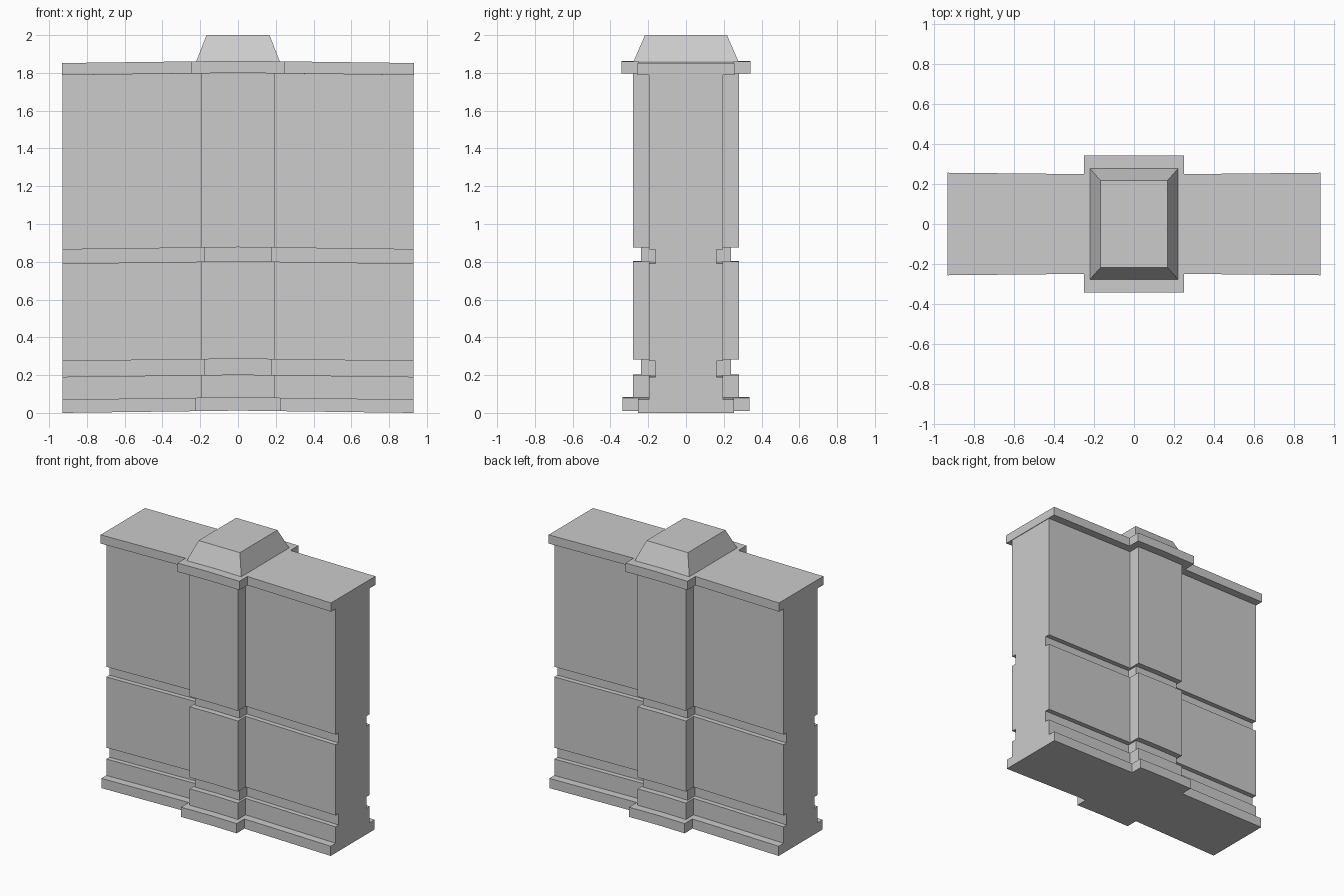
import bpy, bmesh

if "Cube" in bpy.data.objects:
    bpy.data.objects.remove(bpy.data.objects["Cube"])

DROP = 0.012    # bands sit slightly lower at the wing ends
FLARE = 0.007   # wings are slightly deeper at their ends


def finish(name, bm):
    bmesh.ops.recalc_face_normals(bm, faces=bm.faces)
    mesh = bpy.data.meshes.new(name)
    bm.to_mesh(mesh)
    bm.free()
    obj = bpy.data.objects.new(name, mesh)
    bpy.context.collection.objects.link(obj)
    return obj


def ring(bm, z, end, px, py, wy):
    """Cross-shaped outline: wings of half depth wy, pier px by py."""
    e = wy + FLARE
    half = [(end, -e), (end, e), (px, wy), (px, py), (0, py)]
    back = [(-px, py), (-px, wy), (-end, e), (-end, -e)]
    front = [(-px, -wy), (-px, -py), (0, -py), (px, -py), (px, -wy)]
    return [bm.verts.new((x, y, z - DROP * abs(x) / end))
            for x, y in half + back + front]


# Wall body: (z bottom, z top, wing half length, pier half width, pier depth, wing depth)
MAIN = (0.928, 0.195, 0.28, 0.19)
GROOVE = (0.928, 0.18, 0.238, 0.155)
bands = [
    (0.012, 0.083, 0.928, 0.225, 0.337, 0.247),   # plinth
    (0.083, 0.203) + MAIN,
    (0.203, 0.286) + GROOVE,
    (0.286, 0.803) + MAIN,
    (0.803, 0.877) + GROOVE,
    (0.877, 1.80) + MAIN,
    (1.80, 1.864, 0.932, 0.25, 0.342, 0.249),     # coping
]
bm = bmesh.new()
rings = []
for z0, z1, *size in bands:
    rings += [ring(bm, z0, *size), ring(bm, z1, *size)]
for a, b in zip(rings, rings[1:]):
    n = len(a)
    for i in range(n):
        j = (i + 1) % n
        bm.faces.new((a[i], a[j], b[j], b[i]))
# Close the bottom and top: two wings and two pier halves
for r in (rings[0], rings[-1]):
    for ids in ((0, 1, 2, 13), (9, 6, 7, 8),
                (11, 12, 13, 2, 3, 4), (4, 5, 6, 9, 10, 11)):
        bm.faces.new([r[i] for i in ids])
finish("gate_pier_wall", bm)

# Tapered capstone on the pier
bm = bmesh.new()
bmesh.ops.create_cube(bm, size=2)
for v in bm.verts:
    top = v.co.z > 0
    v.co.x *= 0.167 if top else 0.223
    v.co.y *= 0.217 if top else 0.28
    v.co.z = 2.0 if top else 1.855
finish("capstone", bm)
